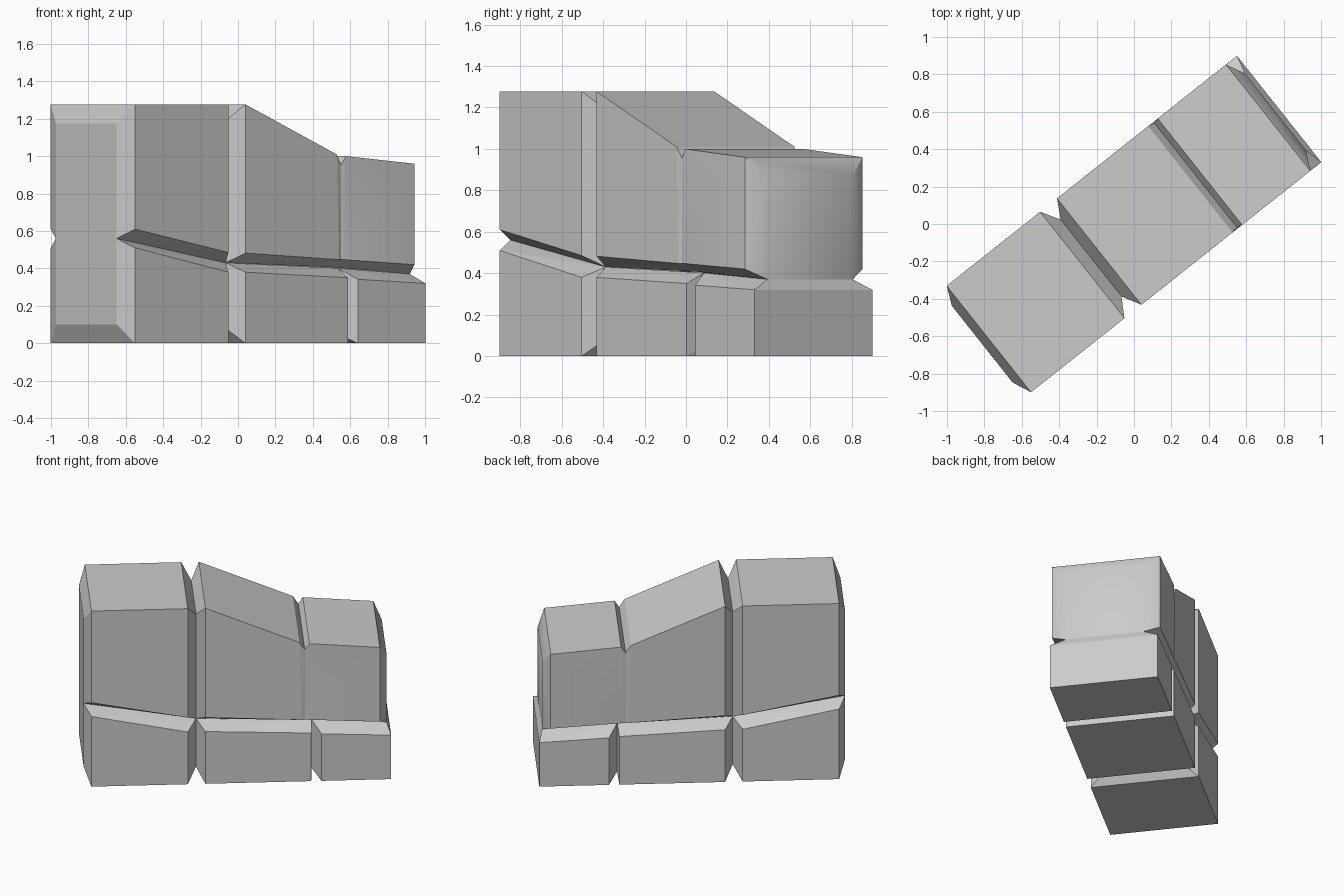
import bpy, bmesh
from math import radians
from mathutils import Matrix

if "Cube" in bpy.data.objects:
    bpy.data.objects.remove(bpy.data.objects["Cube"])

TURN = Matrix.Rotation(radians(38.4), 4, 'Z')   # wall runs diagonally in plan
W, C = 0.363, 0.262                              # half depth of faces / of recessed joints


def block(name, outer, inner, smooth=False):
    """Chamfered stone: hull of the outer outline (u, z) and recessed joint points (u, z, half depth).
    Faces hidden inside the joints are removed; end caps stay."""
    bm = bmesh.new()
    hidden = set()
    for s in (-1, 1):
        for u, z in outer:
            bm.verts.new((u, s * W, z))
        for u, z, w in inner:
            hidden.add(bm.verts.new((u, s * w, z)))
    res = bmesh.ops.convex_hull(bm, input=bm.verts[:])
    loose = [v for v in bm.verts if not v.link_faces]
    hidden -= set(loose)
    bmesh.ops.delete(bm, geom=loose, context='VERTS')
    buried = [f for f in bm.faces
              if all(v in hidden for v in f.verts)
              and not all(abs(v.co.x) > 0.95 for v in f.verts)]
    bmesh.ops.delete(bm, geom=buried, context='FACES')
    bmesh.ops.dissolve_limit(bm, angle_limit=radians(2), verts=bm.verts[:], edges=bm.edges[:])
    bmesh.ops.recalc_face_normals(bm, faces=bm.faces[:])
    me = bpy.data.meshes.new(name)
    bm.to_mesh(me)
    bm.free()
    me.transform(TURN)
    ob = bpy.data.objects.new(name, me)
    bpy.context.collection.objects.link(ob)
    if smooth:
        bpy.context.view_layer.objects.active = ob
        ob.select_set(True)
        bpy.ops.object.shade_smooth_by_angle(angle=radians(32))
        ob.select_set(False)


# Shared points along the horizontal seam
seam_left = (-1.035, 0.56, C)
seam_a = (-0.293, 0.43, C)
seam_top_b = (0.42, 0.407, C)
seam_low_b = (0.47, 0.402, C)
seam_right = (0.965, 0.37, C)
# Shared points of the narrow joint between the upper middle and right stones
narrow = [(0.42, 0.955, 0.357), (0.42, 0.447, 0.357), seam_top_b]

# Upper course
block("upper_left_stone",
      [(-0.99, 0.61), (-0.353, 0.485), (-0.353, 1.277), (-0.99, 1.277)],
      [seam_left, (-1.035, 1.175, C), seam_a, (-0.293, 1.19, C)])
block("upper_middle_stone",
      [(-0.237, 0.482), (0.40, 0.447), (0.385, 1.01), (-0.237, 1.277)],
      [seam_a, (-0.293, 1.19, C)] + narrow)
block("upper_right_stone",
      [(0.44, 0.447), (0.915, 0.42), (0.915, 0.96), (0.45, 1.0)],
      [seam_right, (0.965, 0.87, C)] + narrow, smooth=True)

# Lower course
block("lower_left_stone",
      [(-0.99, 0), (-0.353, 0), (-0.353, 0.38), (-0.99, 0.51)],
      [seam_left, (-1.035, 0.1, C), seam_a, (-0.293, 0.08, C)])
block("lower_middle_stone",
      [(-0.237, 0), (0.462, 0), (0.462, 0.35), (-0.237, 0.38)],
      [seam_a, (-0.293, 0.08, C), seam_low_b, (0.47, 0.05, C)])
block("lower_right_stone",
      [(0.53, 0), (0.99, 0), (0.99, 0.32), (0.53, 0.342)],
      [seam_low_b, (0.47, 0.05, C), seam_right])
